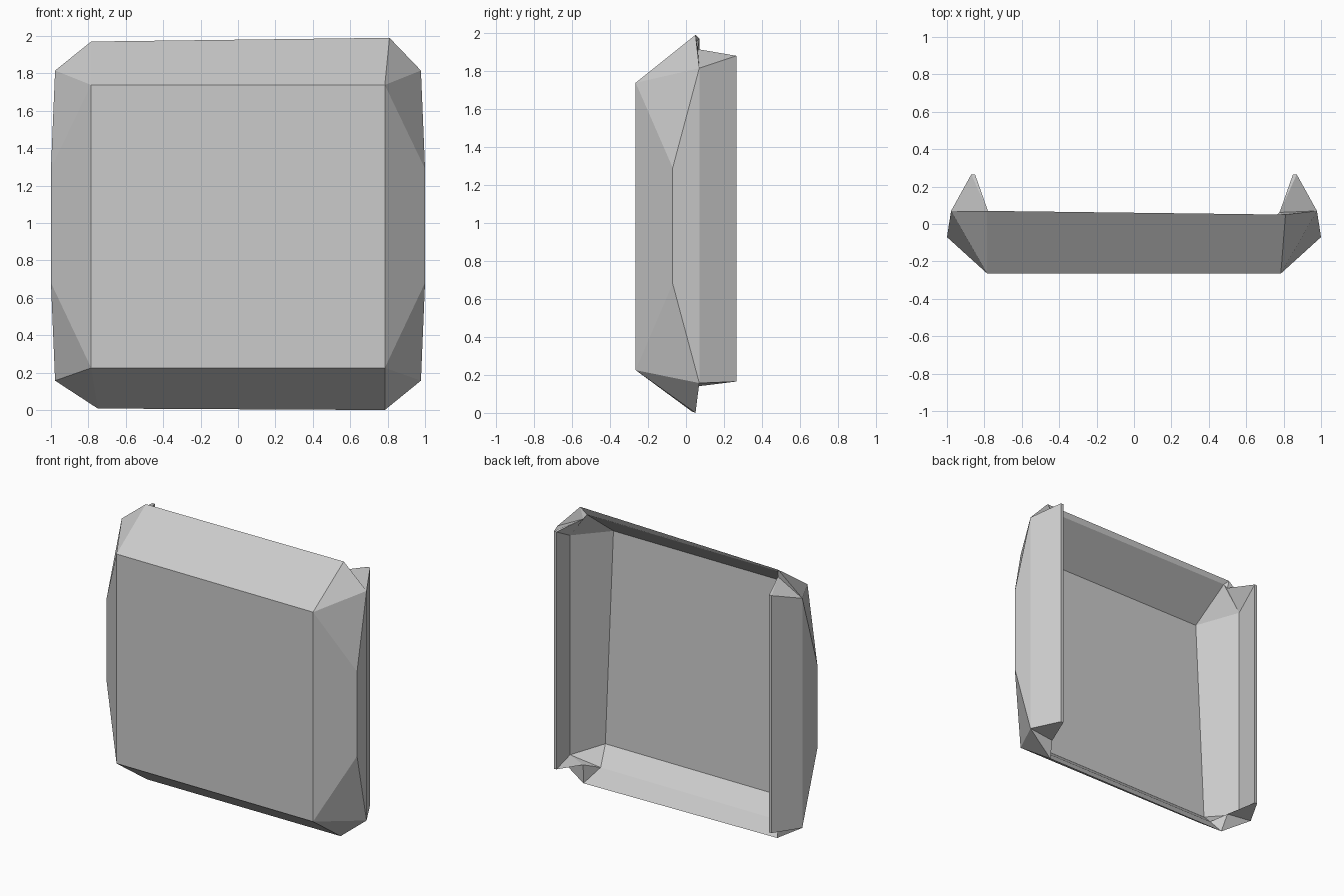
import bpy
import bmesh

cube = bpy.data.objects.get("Cube")
if cube:
    bpy.data.objects.remove(cube, do_unlink=True)

# One flat grey for the whole shell
grey = bpy.data.materials.new("plain_grey")
grey.use_nodes = True
colour = (0.6, 0.6, 0.6, 1.0)
grey.diffuse_color = colour
grey.node_tree.nodes["Principled BSDF"].inputs["Base Color"].default_value = colour

# Key points of one side: upper point, lower point (mirrored across x)
POINTS = {
    "panel": ((0.785, -0.265, 1.738), (0.785, -0.265, 0.225)),
    "edge": ((0.785, 0.055, 1.98), (0.785, 0.05, 0.0)),
    "corner": ((0.978, 0.07, 1.815), (0.978, 0.07, 0.157)),
    "side": ((1.0, -0.07, 1.29), (1.0, -0.07, 0.68)),
    "tip": ((0.87, 0.265, 1.88), (0.87, 0.265, 0.165)),
    "tip_inner": ((0.85, 0.265, 1.88), (0.85, 0.265, 0.165)),
    "cap": ((0.778, 0.062, 1.915), (0.778, 0.062, 0.14)),
    "valley": ((0.888, 0.055, 1.765), (0.888, 0.055, 0.18)),
    "rim": ((0.76, 0.045, 1.945), (0.71, -0.04, 0.1)),
    "back": ((0.735, -0.222, 1.732), (0.76, -0.165, 0.21)),
}

bm = bmesh.new()
verts = {}
for name, (upper, lower) in POINTS.items():
    for sz, (x, y, z) in ((1, upper), (-1, lower)):
        for sx in (-1, 1):
            verts[name, sx, sz] = bm.verts.new((sx * x, y, z))

# Slight hand-cut irregularity of the top and bottom ridges
verts["edge", 1, 1].co = (0.81, 0.05, 1.99)
verts["edge", -1, 1].co = (-0.785, 0.07, 1.97)
verts["edge", -1, -1].co = (-0.75, 0.03, 0.008)


def face(*keys):
    bm.faces.new([verts[k] for k in keys])


def upright(a, b, sx):
    """Band running up one side between two points."""
    face((a, sx, 1), (b, sx, 1), (b, sx, -1), (a, sx, -1))


def crosswise(a, b, sz):
    """Band running across the top or bottom between two points."""
    face((a, -1, sz), (a, 1, sz), (b, 1, sz), (b, -1, sz))


# Front panel and its inner surface
for name in ("panel", "back"):
    face((name, -1, -1), (name, 1, -1), (name, 1, 1), (name, -1, 1))

# Top and bottom: outer bevel, rim, inner bevel
for s in (-1, 1):
    for a, b in (("panel", "edge"), ("edge", "rim"), ("rim", "back")):
        crosswise(a, b, s)

# Sides: outer bevels, rear flange, lip, inner walls
side_bands = ["panel", "side", "corner", "tip", "tip_inner", "valley", "back"]
for s in (-1, 1):
    for a, b in zip(side_bands, side_bands[1:]):
        upright(a, b, s)

# Corner facets and flange end caps
corner_facets = [
    ("panel", "edge", "corner"), ("panel", "corner", "side"),
    ("edge", "cap", "corner"), ("cap", "tip", "corner"),
    ("cap", "tip_inner", "tip"), ("cap", "valley", "tip_inner"),
    ("edge", "rim", "cap"), ("rim", "valley", "cap"),
    ("rim", "back", "valley"),
]
for sx in (-1, 1):
    for sz in (-1, 1):
        for facet in corner_facets:
            face(*[(n, sx, sz) for n in facet])

bmesh.ops.recalc_face_normals(bm, faces=bm.faces)
mesh = bpy.data.meshes.new("bevelled_panel_shell")
bm.to_mesh(mesh)
bm.free()
mesh.materials.append(grey)
shell = bpy.data.objects.new("bevelled_panel_shell", mesh)
bpy.context.collection.objects.link(shell)
